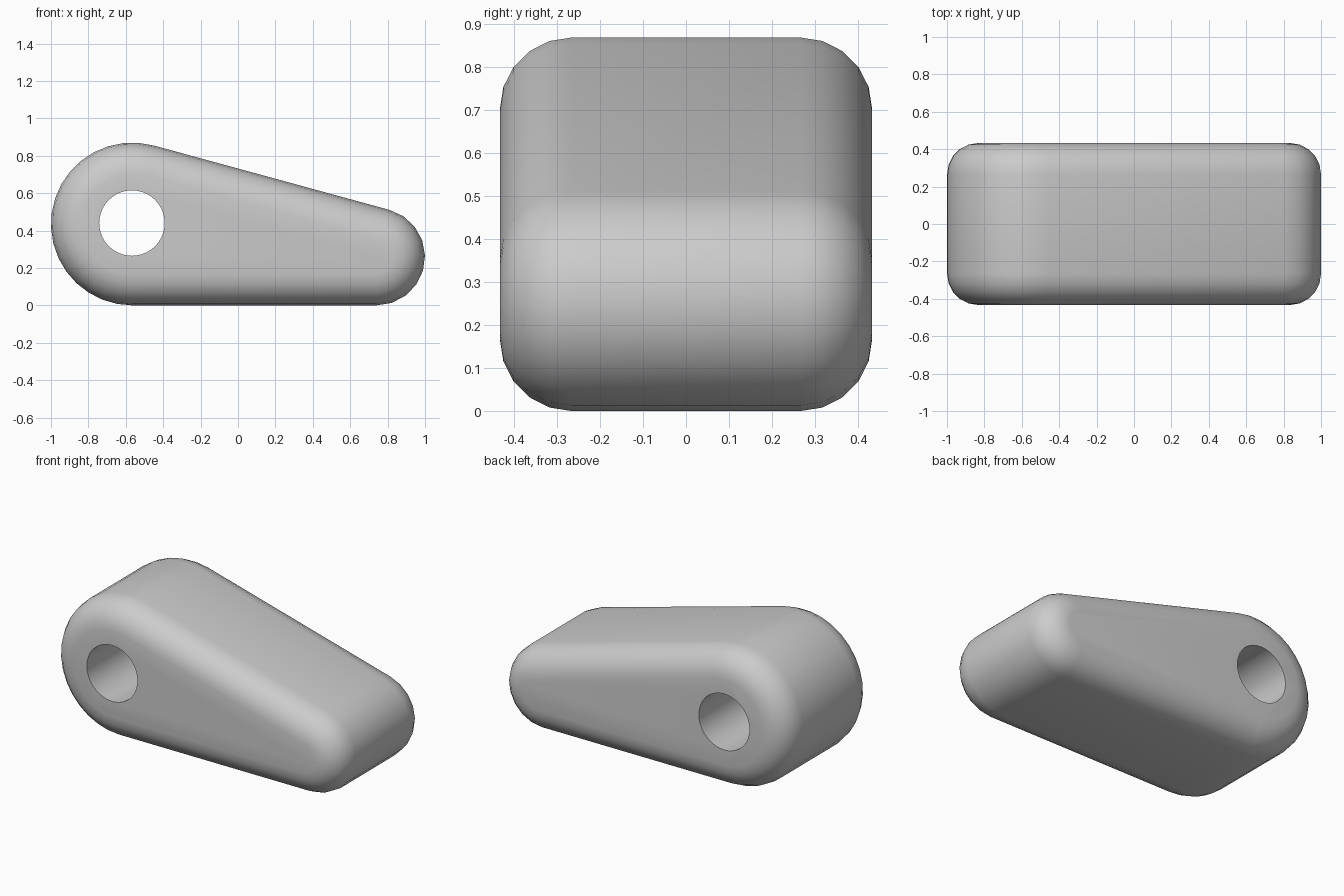
import bpy
import bmesh
from math import sin, cos, pi, radians, asin, hypot
from mathutils import Vector

cube = bpy.data.objects.get("Cube")
if cube:
    bpy.data.objects.remove(cube, do_unlink=True)

BIG = Vector((-0.565, 0.435))
SMALL = Vector((0.74, 0.26))
R_BIG, R_SMALL = 0.435, 0.26
HALF_WIDTH, FILLET, STEPS = 0.433, 0.167, 5

grey = bpy.data.materials.new("plain grey")
grey.use_nodes = True
colour = (0.6, 0.6, 0.6, 1)
grey.diffuse_color = colour
grey.node_tree.nodes["Principled BSDF"].inputs["Base Color"].default_value = colour


def arc(centre, radius, start, end, count):
    """Points along an arc in the XZ plane."""
    angles = [start + (end - start) * i / count for i in range(count + 1)]
    return [(centre.x + radius * cos(a), centre.y + radius * sin(a)) for a in angles]


def outline(inset):
    """Two round ends joined by tangent lines, shrunk by the inset."""
    span = (SMALL - BIG).length
    tangent = pi / 2 - 2 * asin((R_BIG - R_SMALL) / span)
    return (arc(SMALL, R_SMALL - inset, -pi / 2, tangent, 9)
            + arc(BIG, R_BIG - inset, tangent, 1.5 * pi, 18))


# Tapered body: outlines lofted across the width with rounded rims
rim = [(HALF_WIDTH - FILLET * (1 - cos(a)), FILLET * (1 - sin(a)))
       for a in (pi / 2 * i / STEPS for i in range(STEPS + 1))]
sections = [(-y, inset) for y, inset in rim] + [(y, inset) for y, inset in reversed(rim)]

bm = bmesh.new()
rings = [[bm.verts.new((x, y, z)) for x, z in outline(inset)] for y, inset in sections]
for a, b in zip(rings, rings[1:]):
    for i in range(len(a)):
        j = (i + 1) % len(a)
        bm.faces.new((a[i], a[j], b[j], b[i]))
bm.faces.new(rings[0])
bm.faces.new(rings[-1])
bmesh.ops.recalc_face_normals(bm, faces=bm.faces)
mesh = bpy.data.meshes.new("tapered_body")
bm.to_mesh(mesh)
bm.free()
mesh.materials.append(grey)
body = bpy.data.objects.new("tapered_body", mesh)
bpy.context.collection.objects.link(body)

# Round bore through the large end
bpy.ops.mesh.primitive_cylinder_add(vertices=40, radius=0.175, depth=2,
                                    location=(-0.567, 0, 0.44),
                                    rotation=(pi / 2, 0, 0))
cutter = bpy.context.object
cutter.name = "bore_cutter"
cutter.hide_render = True
cutter.data.materials.append(grey)
bore = body.modifiers.new("bore", "BOOLEAN")
bore.operation = "DIFFERENCE"
bore.solver = "EXACT"
bore.object = cutter

bpy.ops.object.select_all(action="DESELECT")
body.select_set(True)
bpy.context.view_layer.objects.active = body
bpy.ops.object.modifier_apply(modifier="bore")
bpy.data.objects.remove(cutter, do_unlink=True)
bpy.ops.object.shade_smooth_by_angle(angle=radians(35))
